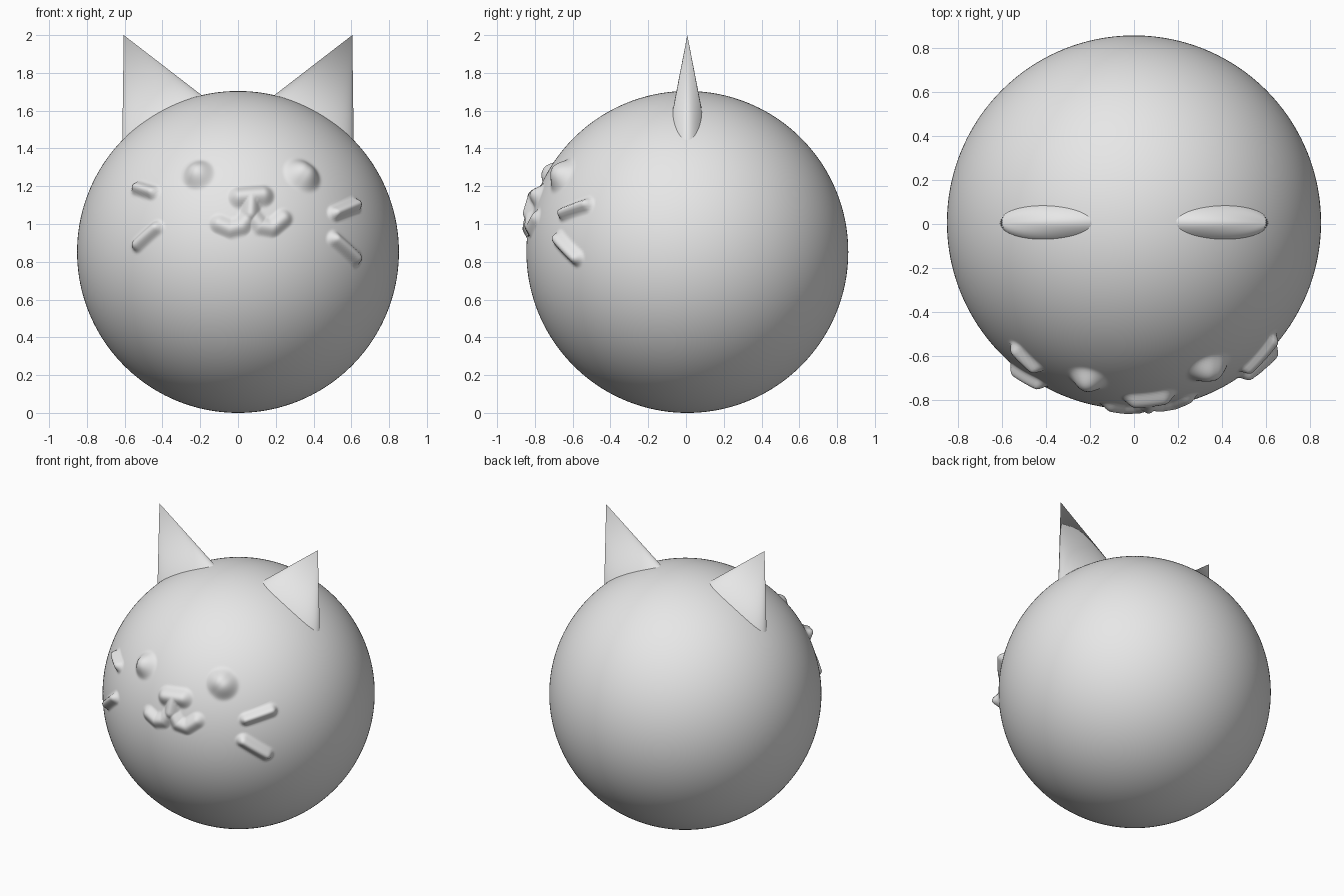
import bpy, bmesh, math
from mathutils import Matrix, Vector

cube = bpy.data.objects.get("Cube")
if cube:
    bpy.data.objects.remove(cube, do_unlink=True)

RADIUS = 0.852
CENTRE = Vector((0, 0.007, RADIUS))

grey = bpy.data.materials.new("plain grey")
grey.use_nodes = True
COLOUR = (0.8, 0.8, 0.8, 1)
grey.diffuse_color = COLOUR
grey.node_tree.nodes["Principled BSDF"].inputs["Base Color"].default_value = COLOUR


def finish(bm, name, angle):
    mesh = bpy.data.meshes.new(name)
    bm.to_mesh(mesh)
    bm.free()
    mesh.materials.append(grey)
    obj = bpy.data.objects.new(name, mesh)
    bpy.context.collection.objects.link(obj)
    bpy.ops.object.select_all(action="DESELECT")
    obj.select_set(True)
    bpy.context.view_layer.objects.active = obj
    bpy.ops.object.shade_smooth_by_angle(angle=math.radians(angle))
    return obj


def on_face(x, z):
    """Point on the front of the ball, relative to its centre."""
    z -= CENTRE.z
    return Vector((x, -math.sqrt(RADIUS ** 2 - x * x - z * z), z))


# Raised strokes on the face: path points (x, z), half width, height
strokes = [
    ([(-0.21, 1.26), (-0.21, 1.265)], 0.095, 0.055),             # right eye
    ([(0.335, 1.265), (0.35, 1.255)], 0.105, 0.06),              # left eye
    ([(0.01, 1.14), (0.13, 1.15)], 0.07, 0.045),                 # nose
    ([(0.07, 1.14), (0.065, 1.05)], 0.06, 0.045),                # nose tip
    ([(0.05, 1.03), (0.02, 0.99), (-0.04, 0.975), (-0.1, 1.0)], 0.058, 0.03),
    ([(0.08, 1.04), (0.12, 0.99), (0.18, 0.98), (0.24, 1.03)], 0.058, 0.03),
    ([(-0.53, 1.19), (-0.45, 1.165)], 0.046, 0.04),              # whiskers
    ([(-0.53, 0.89), (-0.43, 0.98)], 0.046, 0.04),
    ([(0.51, 1.055), (0.62, 1.1)], 0.046, 0.045),
    ([(0.51, 0.92), (0.62, 0.82)], 0.05, 0.045),
]
segments = []
for path, width, height in strokes:
    pts = [on_face(*p) for p in path]
    segments += [(a, b, width, height) for a, b in zip(pts, pts[1:])]


def bump(p):
    best = 0
    for a, b, width, height in segments:
        ab = b - a
        t = max(0, min(1, (p - a).dot(ab) / ab.length_squared))
        d = (p - a - ab * t).length / width
        if d < 1:
            best = max(best, height * (1 - d * d) ** 2)
    return best


# Head: a ball with its pole at the front, with the face raised out of it
bm = bmesh.new()
bmesh.ops.create_uvsphere(bm, u_segments=320, v_segments=240, radius=RADIUS,
                          matrix=Matrix.Rotation(math.pi / 2, 4, "X"))
for v in bm.verts:
    if v.co.y < -0.3:
        v.co += v.co.normalized() * bump(v.co)
    v.co += CENTRE
finish(bm, "head", 80)

# Ears: flattened cones leaning outwards
LENGTH = 0.75
for side, name in ((1, "left_ear"), (-1, "right_ear")):
    bm = bmesh.new()
    place = (Matrix.Translation((side * 0.605, CENTRE.y, 2))
             @ Matrix.Rotation(side * math.radians(25.8), 4, "Y")
             @ Matrix.Diagonal((1, 0.34, 1, 1))
             @ Matrix.Translation((0, 0, -LENGTH / 2)))
    bmesh.ops.create_cone(bm, cap_ends=True, segments=96, radius1=LENGTH / 2,
                          radius2=0, depth=LENGTH, matrix=place)
    finish(bm, name, 40)
